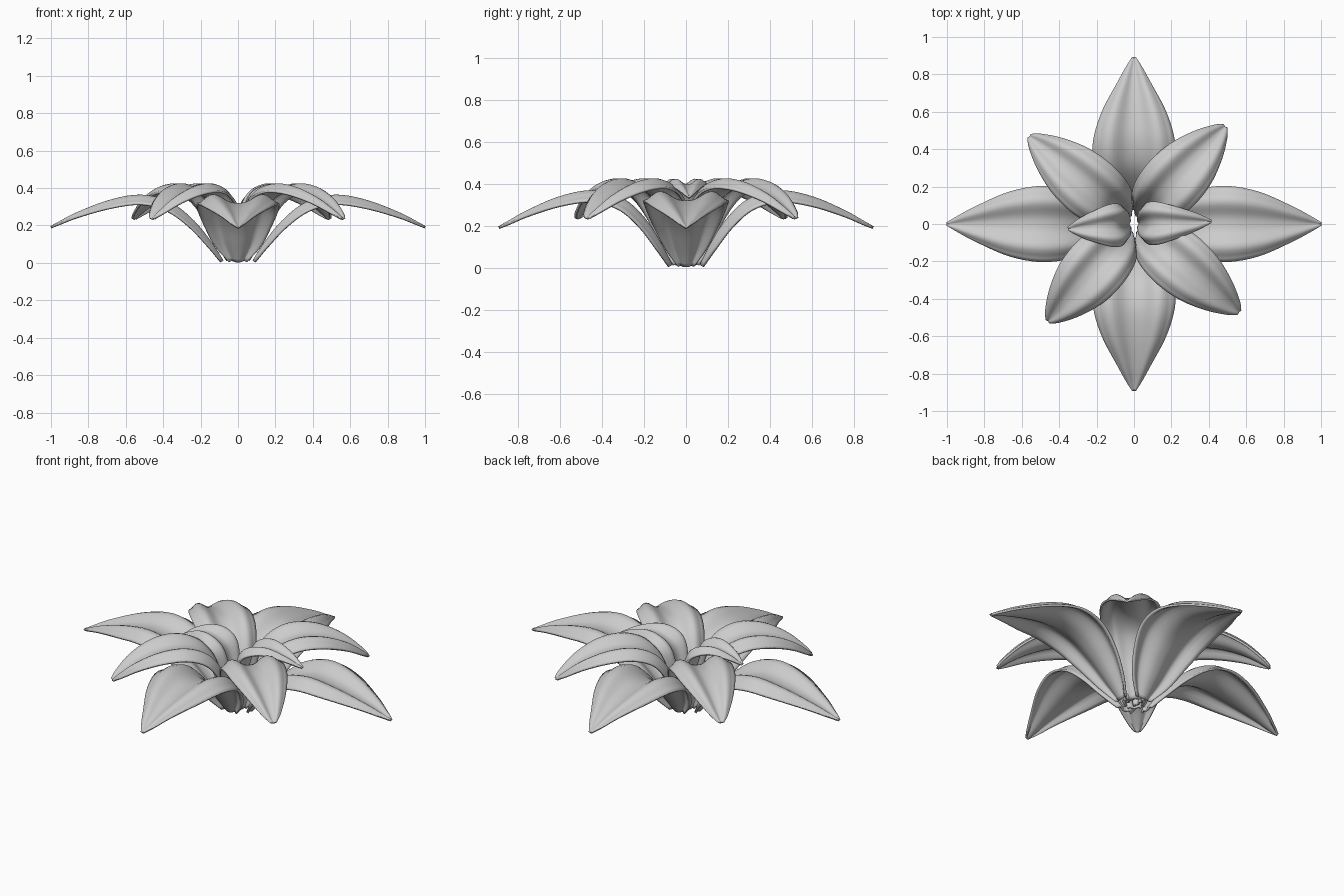
import bpy, math
from mathutils import Vector

if "Cube" in bpy.data.objects:
    bpy.data.objects.remove(bpy.data.objects["Cube"])

NU, NV = 40, 20


def catmull(points, t):
    """Smooth interpolation through (radius, height, half width) points."""
    n = len(points) - 1
    i = min(int(t * n), n - 1)
    f = t * n - i
    p = [Vector(points[max(0, min(n, i + k))]) for k in (-1, 0, 1, 2)]
    if i == 0:
        p[0] = 2 * p[1] - p[2]
    if i == n - 1:
        p[3] = 2 * p[2] - p[1]
    return 0.5 * (2 * p[1] + (p[2] - p[0]) * f
                  + (2 * p[0] - 5 * p[1] + 4 * p[2] - p[3]) * f * f
                  + (3 * p[1] - p[0] - 3 * p[2] + p[3]) * f ** 3)


def leaf(name, spine, angle, length, lobe=0.22):
    """Arching leaf with a valley midrib and two rounded lobes."""
    tip = spine[-1][0]
    pts = [(r * (1 + (length / tip - 1) * r / tip), z, w) for r, z, w in spine]
    ca, sa = math.cos(math.radians(angle)), math.sin(math.radians(angle))
    verts, faces = [], []
    for i in range(NU + 1):
        t = i / NU
        r, z, w = catmull(pts, t)
        d = catmull(pts, min(1, t + .01)) - catmull(pts, max(0, t - .01))
        tangent = Vector((d.x, d.y)).normalized()
        for j in range(NV + 1):
            v = 2 * j / NV - 1
            off = w * lobe * (1 - math.cos(2 * math.pi * abs(v) ** 1.4)) / 2
            rr, zz, side = r - tangent.y * off, z + tangent.x * off, v * w
            verts.append((rr * ca - side * sa, rr * sa + side * ca, zz))
    row = NV + 1
    for i in range(NU):
        for j in range(NV):
            a = i * row + j
            faces.append((a, a + row, a + row + 1, a + 1))
    mesh = bpy.data.meshes.new(name)
    mesh.from_pydata(verts, [], faces)
    ob = bpy.data.objects.new(name, mesh)
    bpy.context.collection.objects.link(ob)
    for p in mesh.polygons:
        p.use_smooth = True
    solid = ob.modifiers.new("thickness", 'SOLIDIFY')
    solid.thickness = 0.012
    solid.offset = 0
    return ob


# Outer leaves: long pair along x, slightly shorter and wider pair along y
long_spine = [(.09, .006, .04), (.16, .09, .10), (.26, .195, .155), (.38, .28, .192),
              (.52, .315, .2), (.68, .295, .166), (.85, .248, .09), (.95, .21, .036), (1.0, .19, .006)]
short_spine = [(.08, .006, .05), (.14, .09, .125), (.22, .195, .18), (.32, .28, .216),
               (.45, .315, .216), (.60, .295, .17), (.75, .248, .09), (.84, .21, .04), (.89, .19, .008)]
for side, a in (("right", 0), ("left", 180)):
    leaf("outer_leaf_" + side, long_spine, a, 1.0)
for side, a in (("back", 90), ("front", 270)):
    leaf("outer_leaf_" + side, short_spine, a, .89)

# Middle leaves on the diagonals
mid_spine = [(.05, .012, .035), (.09, .12, .09), (.135, .24, .13), (.21, .335, .155),
             (.32, .378, .165), (.45, .37, .15), (.58, .325, .105), (.68, .265, .05), (.72, .235, .015)]
for i, (a, length) in enumerate(((47, .71), (140, .725), (228.5, .69), (320, .73))):
    leaf(f"middle_leaf_{i + 1}", mid_spine, a, length, .24)

# Inner pair, small and steep
inner_spine = [(.03, .02, .03), (.04, .13, .06), (.055, .24, .09), (.085, .335, .112),
               (.14, .378, .11), (.22, .392, .085), (.32, .37, .05), (.385, .345, .02), (.41, .335, .006)]
leaf("inner_leaf_right", inner_spine, 2, .41, .28)
leaf("inner_leaf_left", inner_spine, 184, .35, .28)
